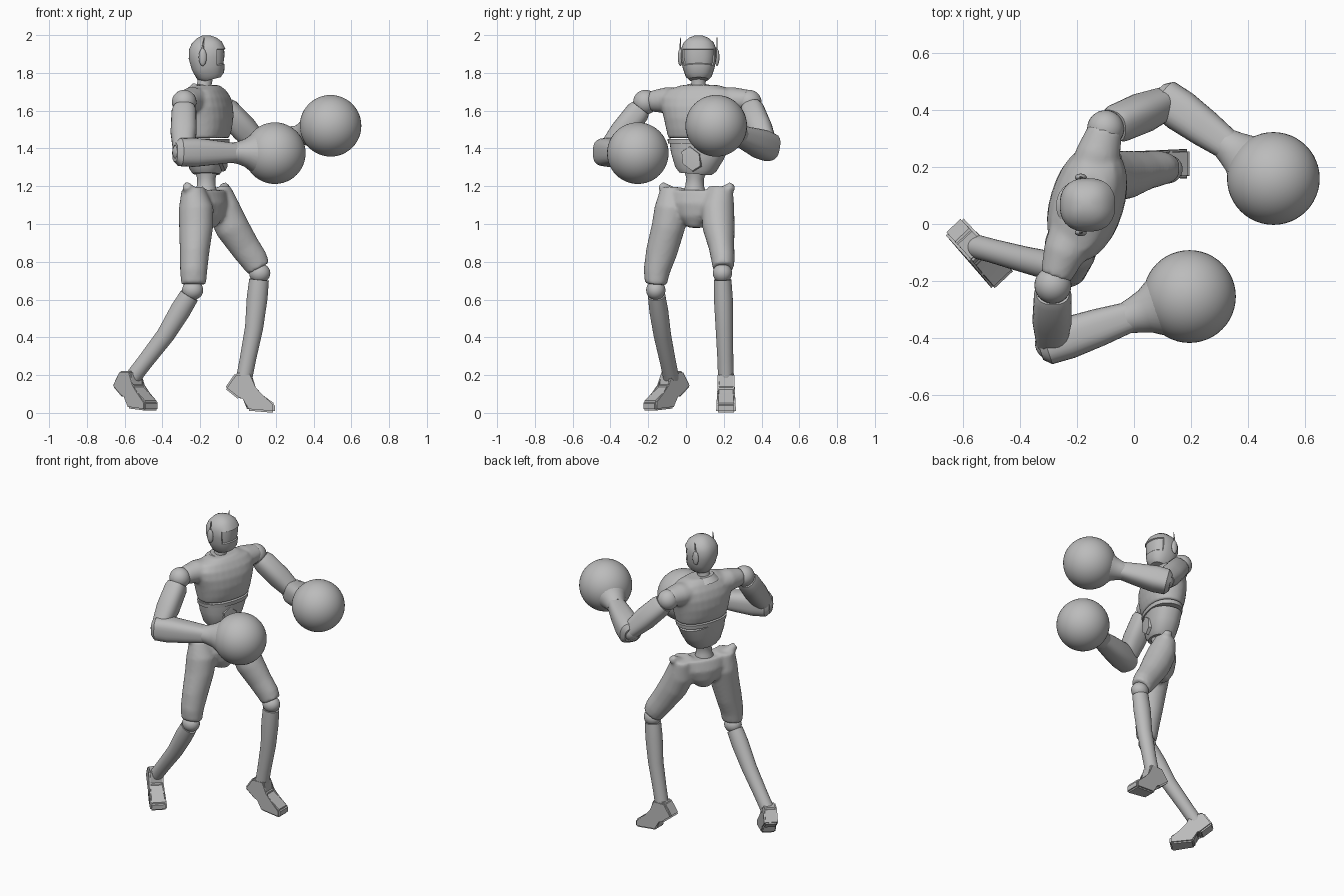
import bpy, bmesh, math
from mathutils import Vector, Matrix

if "Cube" in bpy.data.objects:
    bpy.data.objects.remove(bpy.data.objects["Cube"])

grey = bpy.data.materials.new("plain_grey")
grey.use_nodes = True
GREY = (0.5, 0.5, 0.5, 1)
grey.diffuse_color = GREY
grey.node_tree.nodes["Principled BSDF"].inputs["Base Color"].default_value = GREY

X, Z = Vector((1, 0, 0)), Vector((0, 0, 1))


def facing(degrees):
    a = math.radians(degrees)
    return Vector((math.cos(a), math.sin(a), 0))


def loft(bm, rings, ref=X, n=28, power=2.0):
    """Skin rings (x, y, z, radius along ref, radius across) along their path."""
    centres = [Vector(r[:3]) for r in rings]
    loops = []
    for i, (c, r) in enumerate(zip(centres, rings)):
        t = (centres[min(i + 1, len(rings) - 1)] - centres[max(i - 1, 0)]).normalized()
        u = (ref - ref.dot(t) * t).normalized()
        v = t.cross(u)
        loop = []
        for k in range(n):
            co, si = math.cos(math.tau * k / n), math.sin(math.tau * k / n)
            s = (abs(co) ** power + abs(si) ** power) ** (-1 / power)
            loop.append(bm.verts.new(c + u * r[3] * co * s + v * r[4] * si * s))
        loops.append(loop)
    for a, b in zip(loops, loops[1:]):
        for k in range(n):
            bm.faces.new((a[k], a[(k + 1) % n], b[(k + 1) % n], b[k]))
    bm.faces.new(loops[0][::-1])
    bm.faces.new(loops[-1])


def finish(name, bm, angle=40):
    bmesh.ops.recalc_face_normals(bm, faces=bm.faces)
    mesh = bpy.data.meshes.new(name)
    bm.to_mesh(mesh)
    bm.free()
    mesh.materials.append(grey)
    ob = bpy.data.objects.new(name, mesh)
    bpy.context.collection.objects.link(ob)
    bpy.ops.object.select_all(action="DESELECT")
    ob.select_set(True)
    bpy.context.view_layer.objects.active = ob
    bpy.ops.object.shade_smooth_by_angle(angle=math.radians(angle))
    return ob


def part(name, rings, **kw):
    bm = bmesh.new()
    loft(bm, rings, **kw)
    return finish(name, bm)


def ball(name, centre, scale, segments=32):
    bm = bmesh.new()
    bmesh.ops.create_uvsphere(bm, u_segments=segments, v_segments=segments // 2, radius=1)
    bmesh.ops.transform(bm, verts=bm.verts, matrix=Matrix.Translation(centre) @ Matrix.Diagonal((*scale, 1)))
    return finish(name, bm)


def fuse(ob, voxel, rounds):
    """Melt overlapping shapes into one soft body."""
    mod = ob.modifiers.new("fuse", "REMESH")
    mod.mode = "VOXEL"
    mod.voxel_size = voxel
    mod.use_smooth_shade = True
    soft = ob.modifiers.new("soften", "SMOOTH")
    soft.iterations = rounds


def limb(name, a, b, profile, **kw):
    """Straight limb from a to b with (position, radius, radius) stations."""
    a, b = Vector(a), Vector(b)
    return part(name, [(*a.lerp(b, t), r, s) for t, r, s in profile], **kw)


# Head with a recessed visor
bm = bmesh.new()
HY = 0.067
loft(bm, [(cx, HY, z, d, w) for z, cx, d, w in (
    (1.765, -0.14, 0.05, 0.05), (1.785, -0.145, 0.074, 0.07), (1.83, -0.157, 0.088, 0.085),
    (1.88, -0.163, 0.098, 0.094), (1.925, -0.163, 0.097, 0.094), (1.96, -0.165, 0.08, 0.08),
    (1.985, -0.167, 0.052, 0.052), (1.998, -0.167, 0.02, 0.02))], n=36, power=2.4)
bm.normal_update()
visor = [f for f in bm.faces if f.normal.x > 0.45 and 1.83 < f.calc_center_median().z < 1.925]
bmesh.ops.inset_region(bm, faces=visor, thickness=0.004, depth=-0.007)
finish("head", bm)
for side, label in ((-1, "right"), (1, "left")):
    y = HY + side * 0.097
    ball(label + "_ear", (-0.187, y, 1.883), (0.021, 0.013, 0.046))
    part(label + "_antenna", [(-0.19, y, 1.9, 0.008, 0.005), (-0.18, y, 1.987, 0.002, 0.002)], n=8)
part("neck", [(-0.185, 0.065, 1.69, 0.05, 0.05), (-0.18, 0.066, 1.73, 0.038, 0.037),
              (-0.17, 0.067, 1.79, 0.04, 0.04)])
part("collar", [(-0.185, 0.065, 1.70, 0.09, 0.09), (-0.18, 0.066, 1.735, 0.06, 0.062)], ref=facing(-17))

# Chest with shoulder yokes, turned slightly to the right
FWD = facing(-17)
bm = bmesh.new()
loft(bm, [(-0.165, 0.075, z, d, w) for z, d, w in (
    (1.455, 0.108, 0.172), (1.50, 0.122, 0.182), (1.56, 0.13, 0.195), (1.62, 0.126, 0.212),
    (1.67, 0.11, 0.215), (1.71, 0.085, 0.18), (1.735, 0.06, 0.10))], ref=FWD, power=2.3)
loft(bm, [(-0.15, 0.15, 1.65, 0.07, 0.09), (-0.125, 0.25, 1.655, 0.07, 0.078),
          (-0.10, 0.335, 1.655, 0.055, 0.06)], ref=Z)
loft(bm, [(-0.20, 0.0, 1.65, 0.07, 0.09), (-0.245, -0.10, 1.655, 0.07, 0.075),
          (-0.275, -0.185, 1.65, 0.055, 0.055)], ref=Z)
fuse(finish("chest", bm), 0.01, 4)
part("rib_band", [(-0.165, 0.073, 1.425, 0.108, 0.17), (-0.165, 0.073, 1.45, 0.11, 0.174)],
     ref=FWD, power=2.3)
part("abdomen", [(-0.168, y, z, d, w) for y, z, d, w in (
    (0.05, 1.265, 0.068, 0.085), (0.052, 1.29, 0.084, 0.11), (0.06, 1.36, 0.098, 0.142),
    (0.07, 1.43, 0.102, 0.163))], ref=FWD, power=2.4)
plate = Vector((-0.168, 0.056, 1.345)) + FWD * 0.085
part("belly_plate", [(*plate, 0.055, 0.072), (*(plate + FWD * 0.018), 0.052, 0.068),
                     (*(plate + FWD * 0.019), 0.042, 0.055)],
     ref=(Z * 0.5 + Z.cross(FWD) * 0.866), n=6)
part("waist", [(-0.17, 0.045, 1.14, 0.07, 0.07), (-0.168, 0.046, 1.2, 0.05, 0.05),
               (-0.168, 0.048, 1.24, 0.048, 0.046), (-0.168, 0.05, 1.28, 0.06, 0.06)])

# Pelvis melted together with both thighs and the raised hip corners
bm = bmesh.new()
loft(bm, [(-0.165, 0.055, z, d, w) for z, d, w in (
    (0.98, 0.05, 0.04), (1.04, 0.085, 0.11), (1.11, 0.095, 0.16), (1.18, 0.075, 0.17))],
    ref=facing(-28))
loft(bm, [(-0.24, -0.07, 1.19, 0.06, 0.065), (-0.222, -0.072, 1.08, 0.093, 0.095),
          (-0.222, -0.095, 0.98, 0.09, 0.088), (-0.23, -0.13, 0.85, 0.078, 0.083),
          (-0.235, -0.155, 0.75, 0.072, 0.07), (-0.235, -0.16, 0.68, 0.066, 0.058)])
loft(bm, [(-0.10, 0.185, 1.19, 0.06, 0.065), (-0.078, 0.168, 1.08, 0.09, 0.088),
          (-0.03, 0.173, 0.98, 0.09, 0.085), (0.035, 0.188, 0.88, 0.08, 0.068),
          (0.085, 0.196, 0.81, 0.074, 0.062), (0.11, 0.197, 0.765, 0.064, 0.055)])
loft(bm, [(-0.24, -0.06, 1.15, 0.04, 0.04), (-0.275, -0.135, 1.205, 0.025, 0.024)])
loft(bm, [(-0.09, 0.18, 1.15, 0.04, 0.04), (-0.065, 0.25, 1.205, 0.025, 0.024)])
fuse(finish("pelvis_and_thighs", bm), 0.011, 5)


def foot(name, ankle, degrees):
    """Side outline of a high-arched foot, widened toward the toe."""
    outline = [(-0.045, 0.21), (-0.1, 0.13), (-0.025, 0.07), (0.0, 0.09), (0.02, 0.012),
               (0.165, 0.0), (0.165, 0.048), (0.1, 0.095), (0.055, 0.13), (0.042, 0.21)]
    bm = bmesh.new()
    sides = [[bm.verts.new((x, s * (0.043 + max(0, x) * 0.06 / (1 + 4 * z)), z)) for x, z in outline]
             for s in (-1, 1)]
    bm.faces.new(sides[0])
    bm.faces.new(sides[1][::-1])
    for k in range(len(outline)):
        j = (k + 1) % len(outline)
        bm.faces.new((sides[0][k], sides[0][j], sides[1][j], sides[1][k]))
    bmesh.ops.bevel(bm, geom=bm.edges[:], offset=0.009, segments=2, affect="EDGES")
    turn = Matrix.Rotation(math.radians(degrees), 4, "Z")
    bmesh.ops.transform(bm, verts=bm.verts, matrix=Matrix.Translation(ankle) @ turn)
    finish(name, bm)


# Knees, shins and feet
for label, knee, mid, ankle, turn in (
        ("right", (-0.24, -0.16, 0.65), (-0.385, -0.125, 0.41), (-0.57, -0.075, 0.17), -47),
        ("left", (0.115, 0.193, 0.74), (0.085, 0.203, 0.45), (0.03, 0.212, 0.17), 0)):
    ball(label + "_knee", knee, (0.056, 0.051, 0.052))
    k, m, a = Vector(knee), Vector(mid), Vector(ankle)
    part(label + "_shin", [(*k.lerp(m, 0.12), 0.052, 0.046), (*k.lerp(m, 0.45), 0.055, 0.05),
                           (*m, 0.048, 0.046), (*m.lerp(a, 0.6), 0.043, 0.042), (*a, 0.043, 0.042)])
    foot(label + "_foot", (a.x, a.y, 0.012 if turn else 0), turn)

# Arms ending in round gloves
for label, shoulder, elbow, glove in (
        ("right", (-0.285, -0.215, 1.645), (-0.29, -0.42, 1.38), (0.195, -0.255, 1.375)),
        ("left", (-0.10, 0.335, 1.645), (0.12, 0.43, 1.41), (0.49, 0.16, 1.52))):
    s, e, g = Vector(shoulder), Vector(elbow), Vector(glove)
    ball(label + "_shoulder", s, (0.065, 0.065, 0.065))
    limb(label + "_upper_arm", s, e, [(0.12, 0.058, 0.055), (0.2, 0.066, 0.064),
                                      (0.6, 0.069, 0.066), (0.95, 0.055, 0.055)], power=2.6)
    ball(label + "_elbow", e, (0.058, 0.058, 0.058))
    limb(label + "_forearm", e, g, [(-0.09, 0.05, 0.045), (-0.04, 0.074, 0.07), (0.12, 0.077, 0.074),
                                    (0.35, 0.064, 0.066), (0.58, 0.05, 0.053)], ref=Z, power=2.8)
    limb(label + "_cuff", e, g, [(0.54, 0.054, 0.056), (0.6, 0.06, 0.064), (0.68, 0.075, 0.078),
                                 (0.78, 0.11, 0.11)], ref=Z)
    ball(label + "_glove", g, (0.163, 0.163, 0.163), 48)
